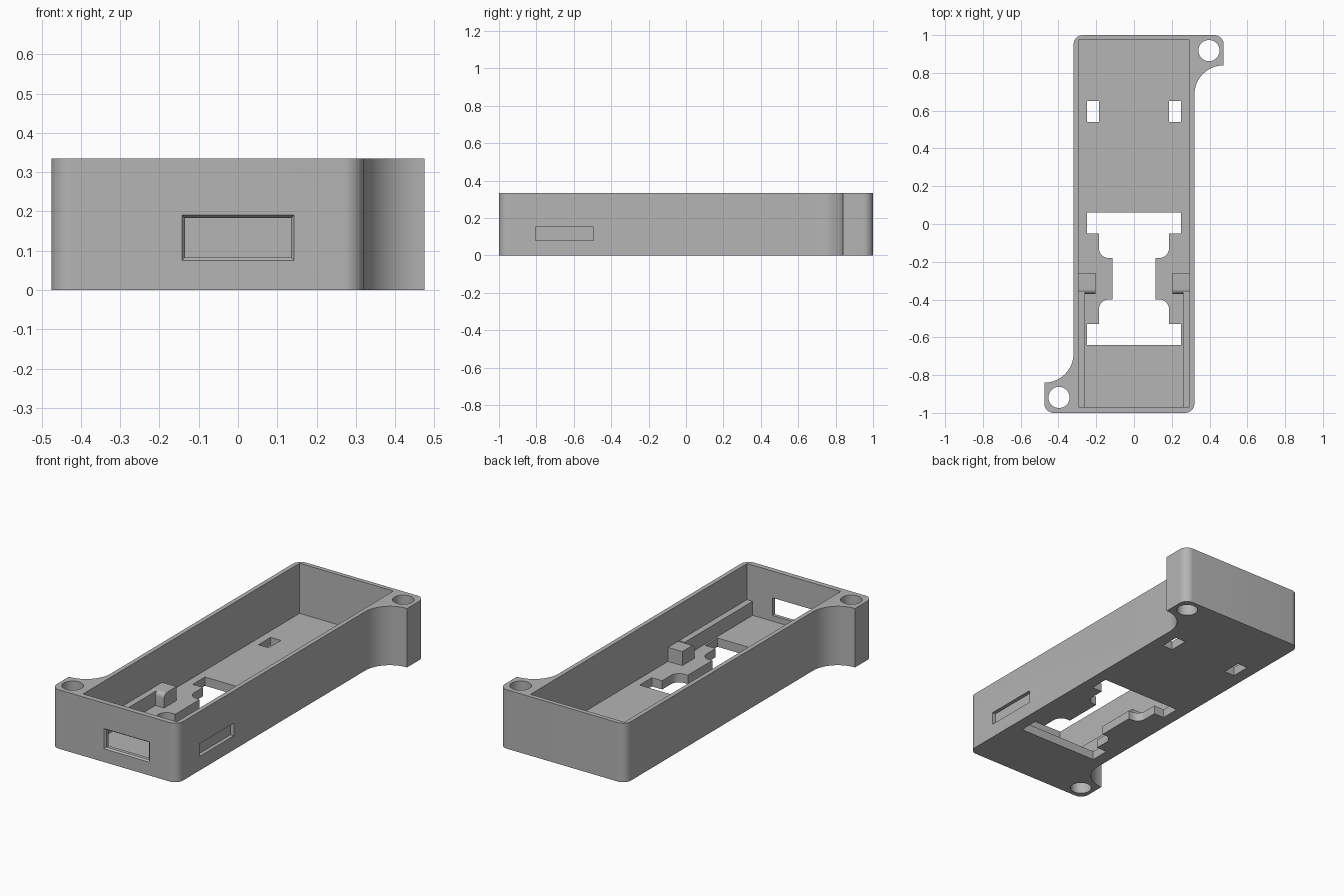
import bpy, bmesh, math
from mathutils import Matrix

cube = bpy.data.objects.get("Cube")
if cube:
    bpy.data.objects.remove(cube, do_unlink=True)

grey = bpy.data.materials.new("matte grey")
grey.use_nodes = True
COLOUR = (0.46, 0.46, 0.46, 1)
grey.diffuse_color = COLOUR
grey.node_tree.nodes["Principled BSDF"].inputs["Base Color"].default_value = COLOUR

HEIGHT, FLOOR = 0.335, 0.05


def finish(name, bm):
    bmesh.ops.recalc_face_normals(bm, faces=bm.faces)
    mesh = bpy.data.meshes.new(name)
    bm.to_mesh(mesh)
    bm.free()
    mesh.materials.append(grey)
    obj = bpy.data.objects.new(name, mesh)
    bpy.context.collection.objects.link(obj)
    return obj


def prism(name, points, low, high, matrix=None):
    """Extrude a flat outline along z, then place it with a matrix."""
    bm = bmesh.new()
    face = bm.faces.new([bm.verts.new((x, y, low)) for x, y in points])
    new = bmesh.ops.extrude_face_region(bm, geom=[face])["geom"]
    bmesh.ops.translate(bm, vec=(0, 0, high - low),
                        verts=[v for v in new if isinstance(v, bmesh.types.BMVert)])
    if matrix:
        bm.transform(matrix)
    return finish(name, bm)


def box(name, x0, x1, y0, y1, z0, z1):
    return prism(name, [(x0, y0), (x1, y0), (x1, y1), (x0, y1)], z0, z1)


def arc(cx, cy, r, start, end, steps=12):
    angles = [math.radians(start + (end - start) * i / steps) for i in range(steps + 1)]
    return [(cx + r * math.cos(a), cy + r * math.sin(a)) for a in angles]


def cut(target, cutter):
    cutter.hide_render = True
    mod = target.modifiers.new("cut", 'BOOLEAN')
    mod.operation, mod.solver, mod.object = 'DIFFERENCE', 'EXACT', cutter
    bpy.context.view_layer.objects.active = target
    bpy.ops.object.modifier_apply(modifier=mod.name)
    bpy.data.objects.remove(cutter, do_unlink=True)


# Case outline: half of it, repeated by a half turn for the opposite ear
half = (arc(0.27, -0.95, 0.05, -90, 0)
        + arc(0.475, 0.685, 0.155, 180, 90, 20)
        + arc(0.425, 0.95, 0.05, 0, 90))
case = prism("case", half + [(-x, -y) for x, y in half], 0, HEIGHT)

# Inner cavity
cut(case, box("cavity_cutter", -0.295, 0.295, -0.97, 0.975, FLOOR, 0.5))

# Screw holes through the ears
for s in (1, -1):
    cut(case, prism("screw_cutter", arc(s * 0.397, s * 0.918, 0.056, 0, 348.75, 31), -0.1, 0.5))

# Floor opening with notched sides
side = ([(0.25, -0.64), (0.25, -0.53), (0.185, -0.53)]
        + arc(0.135, -0.45, 0.05, 0, 90, 8)
        + [(0.115, -0.40), (0.115, -0.18)]
        + arc(0.135, -0.13, 0.05, -90, 0, 8)
        + [(0.185, -0.05), (0.25, -0.05), (0.25, 0.06)])
cut(case, prism("opening_cutter", side + [(-x, y) for x, y in reversed(side)], -0.1, 0.1))

# Small floor slots
for s in (1, -1):
    a, b = sorted((s * 0.185, s * 0.25))
    cut(case, box("slot_cutter", a, b, 0.54, 0.65, -0.1, 0.1))

# Connector port in the front wall, with a flared outer edge
cut(case, box("port_cutter", -0.135, 0.135, -1.1, -0.9, 0.083, 0.183))
bm = bmesh.new()
loops = []
for y, grow in ((-1.002, 0.009), (-0.99, 0.0)):
    x, z0, z1 = 0.135 + grow, 0.083 - grow, 0.183 + grow
    loops.append([bm.verts.new(p) for p in ((-x, y, z0), (x, y, z0), (x, y, z1), (-x, y, z1))])
bmesh.ops.convex_hull(bm, input=bm.verts)
cut(case, finish("flare_cutter", bm))

# Shallow recess in the left wall
cut(case, box("recess_cutter", 0.299, 0.4, -0.805, -0.495, 0.08, 0.152))

# Board rails and rounded clips along both side walls
clip_profile = ([(-0.26, FLOOR - 0.01), (-0.26, 0.13)]
                + arc(-0.345, 0.105, 0.025, 90, 180, 8) + [(-0.37, FLOOR - 0.01)])
yz_to_world = Matrix(((0, 0, 1, 0), (1, 0, 0, 0), (0, 1, 0, 0), (0, 0, 0, 1)))
clips = []
for s, label in ((1, "left"), (-1, "right")):
    a, b = sorted((s * 0.26, s * 0.297))
    box(label + "_rail", a, b, -0.972, -0.36, FLOOR - 0.01, 0.13)
    a, b = sorted((s * 0.205, s * 0.297))
    clips.append(prism(label + "_clip", clip_profile, a, b, yz_to_world))

# Smooth the curved walls, keeping the edges crisp
bpy.ops.object.select_all(action='DESELECT')
for obj in [case] + clips:
    obj.select_set(True)
bpy.context.view_layer.objects.active = case
bpy.ops.object.shade_smooth_by_angle(angle=math.radians(30))
